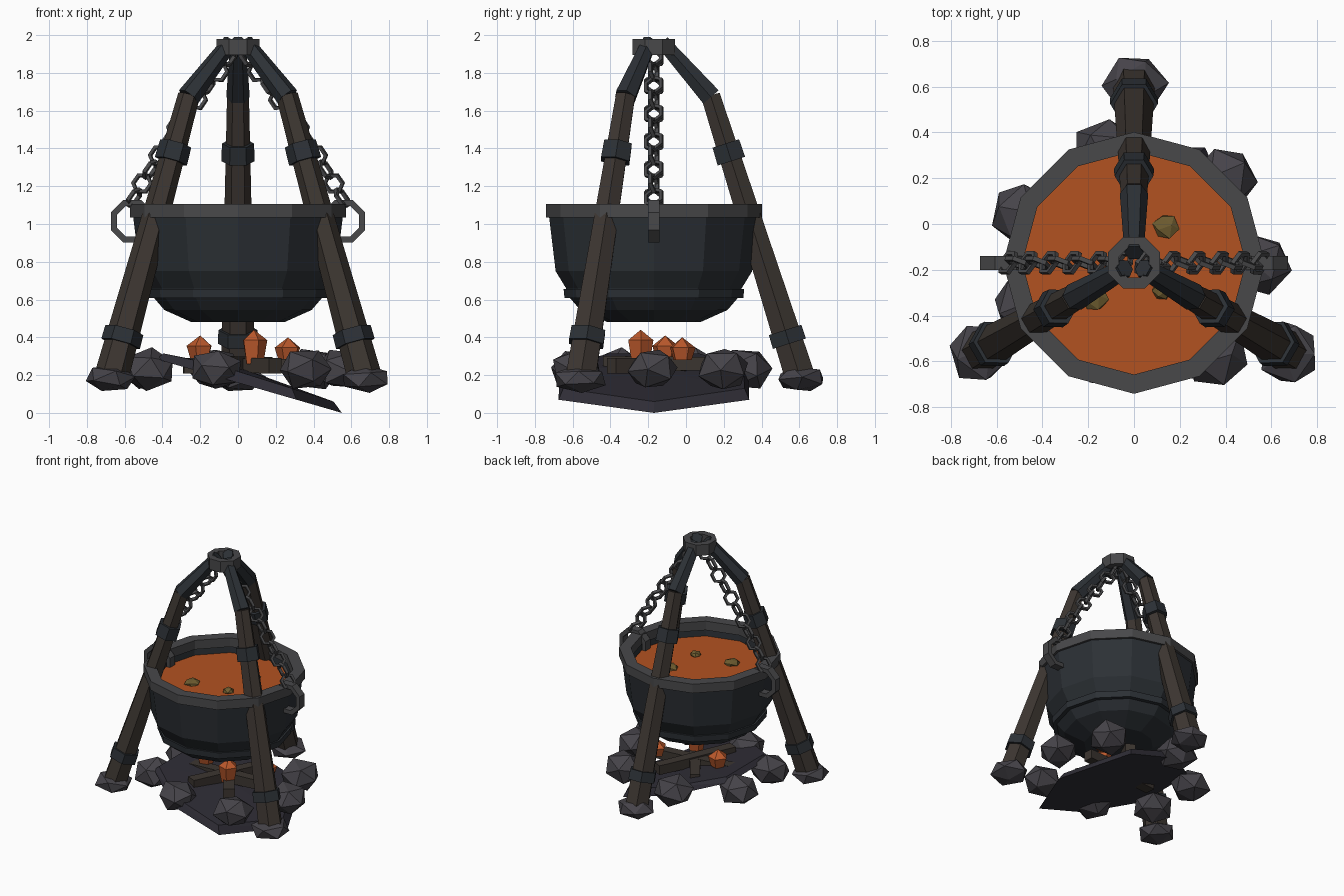
import bpy, bmesh, math, random
from mathutils import Vector, Matrix, Euler

if "Cube" in bpy.data.objects:
    bpy.data.objects.remove(bpy.data.objects["Cube"])

random.seed(4)
CX, CY = 0.0, -0.17      # axis of cauldron and tripod


def mat(name, rgb):
    m = bpy.data.materials.new(name)
    m.diffuse_color = (*rgb, 1)
    m.use_nodes = True
    m.node_tree.nodes["Principled BSDF"].inputs["Base Color"].default_value = m.diffuse_color
    return m


IRON = mat("dark_iron", (0.025, 0.030, 0.036))
STEEL = mat("grey_iron", (0.065, 0.065, 0.068))
WOOD = mat("wood", (0.045, 0.036, 0.030))
STONE = mat("stone", (0.060, 0.056, 0.066))
ASH = mat("ash", (0.028, 0.026, 0.036))
FIRE = mat("ember", (0.50, 0.10, 0.025))
SOUP = mat("soup", (0.45, 0.085, 0.015))
CHUNK = mat("chunk", (0.16, 0.11, 0.03))


def finish(name, bm, material, matrix=Matrix()):
    bmesh.ops.recalc_face_normals(bm, faces=bm.faces)
    me = bpy.data.meshes.new(name)
    bm.to_mesh(me)
    bm.free()
    me.materials.append(material)
    ob = bpy.data.objects.new(name, me)
    ob.matrix_world = matrix
    bpy.context.collection.objects.link(ob)
    return ob


def lathe(name, profile, sides, material, matrix, closed=True, phase=0.0):
    """Spin (radius, z) points around local z; radius 0 makes a pole."""
    bm = bmesh.new()
    rings = []
    for r, z in profile:
        if r == 0:
            rings.append([bm.verts.new((0, 0, z))] * sides)
        else:
            rings.append([bm.verts.new((r * math.cos(phase + math.tau * i / sides),
                                        r * math.sin(phase + math.tau * i / sides), z))
                          for i in range(sides)])
    pairs = list(zip(rings, rings[1:])) + ([(rings[-1], rings[0])] if closed else [])
    for a, b in pairs:
        for i in range(sides):
            j = (i + 1) % sides
            bm.faces.new(list(dict.fromkeys((a[i], a[j], b[j], b[i]))))
    return finish(name, bm, material, matrix)


def beam(name, a, b, r1, r2, sides, material, phase=0.0):
    a, b = Vector(a), Vector(b)
    d = b - a
    m = Matrix.Translation(a) @ d.to_track_quat('Z', 'Y').to_matrix().to_4x4()
    return lathe(name, [(0, 0), (r1, 0), (r2, d.length), (0, d.length)],
                 sides, material, m, False, phase)


def rock(name, pos, size, material):
    bm = bmesh.new()
    bmesh.ops.create_icosphere(bm, subdivisions=1, radius=1)
    rot = Euler([random.uniform(0, 6) for _ in range(3)]).to_matrix()
    for v in bm.verts:
        p = rot @ v.co * random.uniform(0.95, 1.1)
        v.co = (p.x * size[0], p.y * size[1], p.z * size[2])
    return finish(name, bm, material, Matrix.Translation(pos))


AXIS = Matrix.Translation((CX, CY, 0))

# cauldron: hollow shell, rim, band, soup
lathe("cauldron_body", [(0, 0.48), (0.245, 0.48), (0.39, 0.545), (0.45, 0.615), (0.465, 0.66),
                        (0.52, 0.75), (0.555, 1.04), (0.50, 1.04), (0.48, 0.78),
                        (0.40, 0.64), (0, 0.56)], 12, IRON, AXIS, False)
lathe("cauldron_rim", [(0.572, 1.035), (0.572, 1.105), (0.488, 1.105), (0.488, 1.035)], 12, STEEL, AXIS)
lathe("cauldron_band", [(0.43, 0.607), (0.473, 0.607), (0.478, 0.655), (0.43, 0.655)], 12, IRON, AXIS)
lathe("soup", [(0, 0.99), (0.488, 0.99), (0.47, 0.95), (0, 0.95)], 12, SOUP, AXIS, False)
for x, y, r in [(0.14, -0.01, 0.058), (-0.17, -0.32, 0.06), (0.12, -0.29, 0.042)]:
    rock("soup_chunk", (x, y, 0.995), (r, r, 0.025), CHUNK)

# tripod: legs, upper spars, collars, foot stones, top ring
def leg_point(t, a):
    """Point on the wooden leg: t = 0 at the foot, 1 at the top."""
    r, z = 0.78 + (0.30 - 0.78) * t, 0.17 + (1.68 - 0.17) * t
    return Vector((CX + r * math.cos(a), CY + r * math.sin(a), z))


for deg in (90, 210, 330):
    a = math.radians(deg)
    beam("tripod_leg", leg_point(0, a), leg_point(1, a), 0.092, 0.058, 6, WOOD)
    beam("tripod_spar", leg_point(0.995, a),
         (CX + 0.045 * math.cos(a), CY + 0.045 * math.sin(a), 1.965), 0.062, 0.042, 6, IRON)
    beam("upper_collar", leg_point(0.77, a), leg_point(0.832, a), 0.088, 0.085, 6, IRON)
    beam("lower_collar", leg_point(0.13, a), leg_point(0.178, a), 0.106, 0.104, 6, IRON)
    foot = leg_point(0, a)
    rock("foot_stone", (foot.x, foot.y, 0.18), (0.14, 0.14, 0.072), STONE)
lathe("tripod_ring", [(0.122, 1.895), (0.122, 1.98), (0.07, 1.98), (0.07, 1.895)], 8, STEEL, AXIS,
      phase=math.pi / 8)

# ring handles and chains on both sides
for s in (-1, 1):
    m = Matrix.Translation((s * 0.56, CY, 1.015)) @ Matrix.Rotation(math.pi / 2, 4, 'X')
    lathe("ring_handle", [(0.122, -0.03), (0.122, 0.03), (0.088, 0.03), (0.088, -0.03)],
          8, STEEL, m, phase=math.pi / 8)
    low, high = Vector((s * 0.55, CY, 1.14)), Vector((s * 0.045, CY, 1.88))
    n = 11
    for i in range(n):
        t = i / (n - 1)
        p = low.lerp(high, t)
        p.x += s * 0.025 * math.sin(math.pi * t)
        spin = math.radians(65 if i % 2 else -25)
        m = (Matrix.Translation(p) @ (high - low).to_track_quat('Z', 'Y').to_matrix().to_4x4()
             @ Matrix.Rotation(spin, 4, 'Z') @ Matrix.Rotation(math.pi / 2, 4, 'X'))
        lathe("chain_link", [(0.060, -0.01), (0.060, 0.01), (0.041, 0.01), (0.041, -0.01)],
              6, STEEL, m, phase=math.pi / 6)

# tilted ash bed
bm = bmesh.new()
half = [(0.55, 0), (0.31, 0.505), (-0.10, 0.50), (-0.43, 0.25)]
for x, y in half + [(x, -y) for x, y in half[1:]]:
    bottom = 0.0 + (0.55 - x) * 0.29
    bm.verts.new((x, y, bottom))
    bm.verts.new((x * 0.92, y * 0.95, bottom + 0.06 if x > -0.3 else 0.315))
bm.verts.new((0.05, 0, 0.225))
bmesh.ops.convex_hull(bm, input=bm.verts)
finish("ash_bed", bm, ASH, AXIS)

# stones round the fire
for x, y in [(-0.11, -0.59), (0.36, -0.58), (0.55, -0.18), (0.40, 0.20),
             (-0.12, 0.32), (-0.49, 0.04), (-0.47, -0.36)]:
    rock("fire_stone", (x, y, 0.23), (0.145, 0.14, 0.11), STONE)

# crossed logs and embers
for deg, z in ((5, 0.25), (65, 0.26), (125, 0.25)):
    a = math.radians(deg)
    d = Vector((math.cos(a), math.sin(a), 0)) * 0.31
    c = Vector((0.02, -0.14, z))
    beam("fire_log", c - d, c + d, 0.058, 0.05, 4, WOOD, math.pi / 4)
for x, y, base, top, r in [(0.085, -0.24, 0.26, 0.44, 0.07), (-0.20, -0.11, 0.28, 0.41, 0.072),
                           (0.265, -0.02, 0.28, 0.40, 0.072)]:
    lathe("ember", [(0, base), (r * 0.7, base), (r, top - 0.055), (0, top)], 5, FIRE,
          Matrix.Translation((x, y, 0)), False, random.uniform(0, 1))
